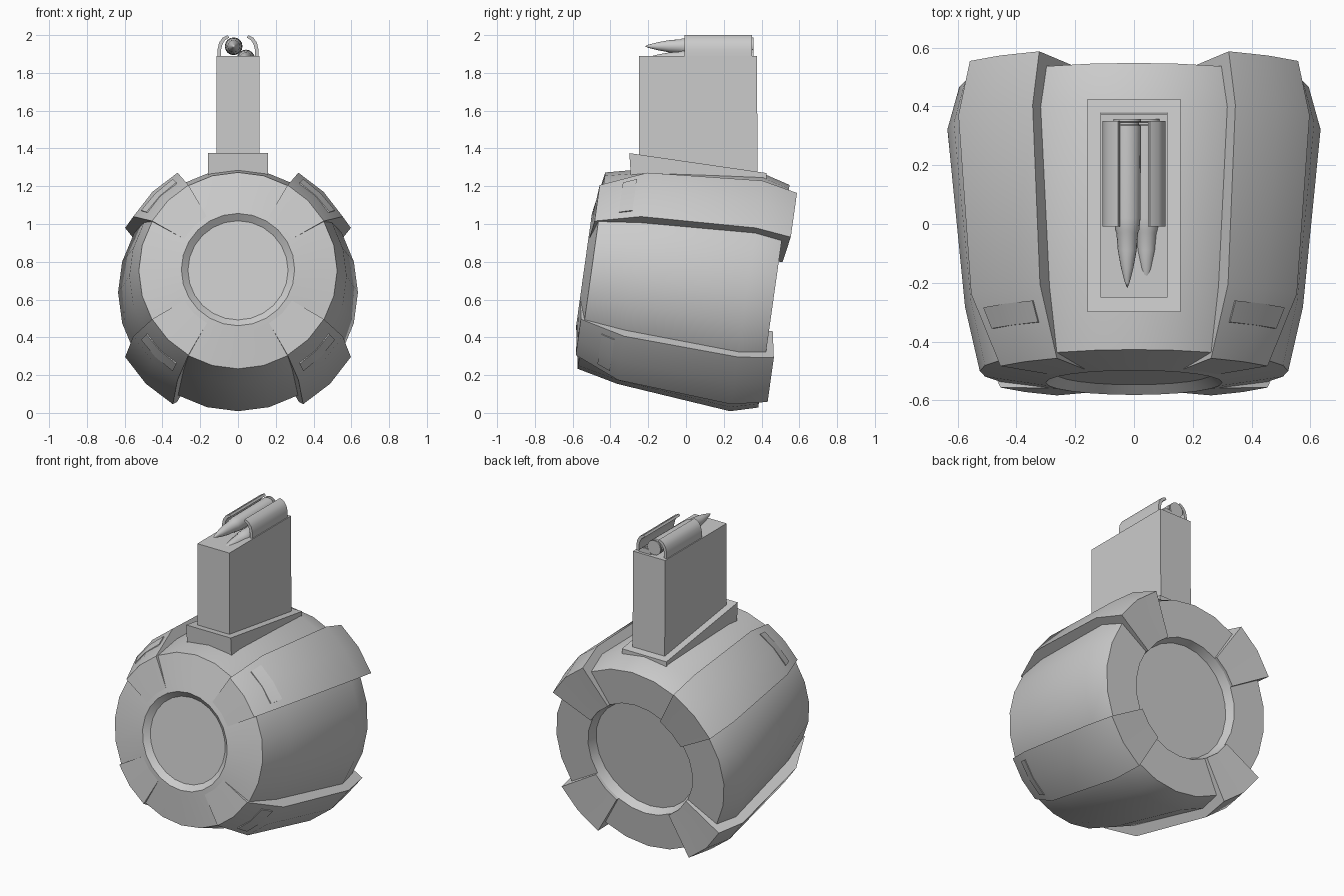
import bpy, bmesh, math
from mathutils import Matrix, Vector

if "Cube" in bpy.data.objects:
    bpy.data.objects.remove(bpy.data.objects["Cube"])

TILT = math.radians(8)
DRUM = Matrix.Translation((0, -0.015, 0.685)) @ Matrix.Rotation(-TILT, 4, 'X')

grey = bpy.data.materials.new("grey_metal")
grey.diffuse_color = (0.6, 0.6, 0.6, 1)
grey.use_nodes = True
grey.node_tree.nodes["Principled BSDF"].inputs["Base Color"].default_value = grey.diffuse_color


def finish(name, bm, smooth=30):
    bmesh.ops.remove_doubles(bm, verts=bm.verts, dist=1e-5)
    bmesh.ops.recalc_face_normals(bm, faces=bm.faces)
    me = bpy.data.meshes.new(name)
    bm.to_mesh(me)
    bm.free()
    ob = bpy.data.objects.new(name, me)
    bpy.context.collection.objects.link(ob)
    me.materials.append(grey)
    if smooth:
        bpy.ops.object.select_all(action='DESELECT')
        ob.select_set(True)
        bpy.context.view_layer.objects.active = ob
        bpy.ops.object.shade_smooth_by_angle(angle=math.radians(smooth))
    return ob


def lathe(name, profile, matrix, sides, smooth=30):
    """Full turn of (along, radius) points around the local y axis."""
    bm = bmesh.new()
    rings = []
    for v, r in profile:
        if r == 0:
            rings.append([bm.verts.new(matrix @ Vector((0, v, 0)))] * sides)
        else:
            rings.append([bm.verts.new(matrix @ Vector((
                r * math.cos(math.tau * i / sides), v,
                r * math.sin(math.tau * i / sides)))) for i in range(sides)])
    for a, b in zip(rings, rings[1:]):
        for i in range(sides):
            j = (i + 1) % sides
            bm.faces.new(list(dict.fromkeys((a[i], a[j], b[j], b[i]))))
    return finish(name, bm, smooth)


def wedge(name, profile, angles, smooth=30):
    """Closed (along, radius) outline swept over a few angles of the drum."""
    bm = bmesh.new()
    rings = [[bm.verts.new(DRUM @ Vector((r * math.cos(math.radians(a)), v,
                                          r * math.sin(math.radians(a)))))
              for v, r in profile] for a in angles]
    n = len(profile)
    for a, b in zip(rings, rings[1:]):
        for i in range(n):
            j = (i + 1) % n
            bm.faces.new((a[i], a[j], b[j], b[i]))
    bm.faces.new(rings[0])
    bm.faces.new(rings[-1])
    return finish(name, bm, smooth)


def prism(name, outline, start, end, axis):
    """Extrude a 2D outline along x (y,z points) or along y (x,z points)."""
    bm = bmesh.new()
    place = (lambda p, d: (d, *p)) if axis == 'x' else (lambda p, d: (p[0], d, p[1]))
    a = [bm.verts.new(place(p, start)) for p in outline]
    b = [bm.verts.new(place(p, end)) for p in outline]
    n = len(outline)
    for i in range(n):
        bm.faces.new((a[i], a[(i + 1) % n], b[(i + 1) % n], b[i]))
    bm.faces.new(a)
    bm.faces.new(b)
    return finish(name, bm)


# Drum body with shallow front dish and deeper rear recess
lathe("drum_body", [(-0.50, 0), (-0.50, 0.265), (-0.53, 0.30), (-0.525, 0.33),
                    (-0.49, 0.525), (-0.27, 0.575), (0.34, 0.635),
                    (0.485, 0.595), (0.485, 0.37), (0.43, 0.35), (0.43, 0)],
      DRUM, 24)

# Four raised ribs wrapping the drum, each with a thin inset plate
rib = [(-0.525, 0.33), (-0.51, 0.525), (-0.27, 0.64), (0.34, 0.69),
       (0.53, 0.645), (0.505, 0.37), (0.45, 0.37), (-0.45, 0.33)]
plate = [(-0.39, 0.585), (-0.32, 0.619), (-0.32, 0.60), (-0.39, 0.57)]
for k, mid in enumerate((45, 135, 225, 315)):
    wedge(f"rib_{k + 1}", rib, (mid - 15, mid, mid + 15))
    wedge(f"rib_plate_{k + 1}", plate, (mid - 11, mid, mid + 11))

# Sloping collar and magazine tower
prism("collar", [(-0.30, 1.375), (0.425, 1.27), (0.425, 1.15), (-0.285, 1.15)],
      -0.158, 0.158, 'x')
prism("tower", [(-0.25, 1.2), (-0.25, 1.89), (0.375, 1.89), (0.38, 1.2)],
      -0.114, 0.114, 'x')

# Curled feed lips
lip = [(0.108, 1.885), (0.108, 1.925), (0.10, 1.96), (0.083, 1.985), (0.055, 2.0),
       (0.047, 1.987), (0.07, 1.972), (0.083, 1.95), (0.09, 1.92), (0.09, 1.885)]
for name, s in (("left_lip", -1), ("right_lip", 1)):
    prism(name, [(s * x, z) for x, z in lip], -0.008, 0.35, 'y')

# Two staggered cartridges
round_profile = [(-0.218, 0), (-0.20, 0.008), (-0.15, 0.021), (-0.09, 0.032),
                 (-0.03, 0.037), (-0.02, 0.041), (0.02, 0.045), (0.335, 0.047),
                 (0.338, 0.04), (0.346, 0.04), (0.348, 0.047), (0.358, 0.047), (0.358, 0)]
for name, x, z in (("upper_cartridge", -0.023, 1.941), ("lower_cartridge", 0.042, 1.876)):
    lathe(name, round_profile, Matrix.Translation((x, 0, z)), 16)
